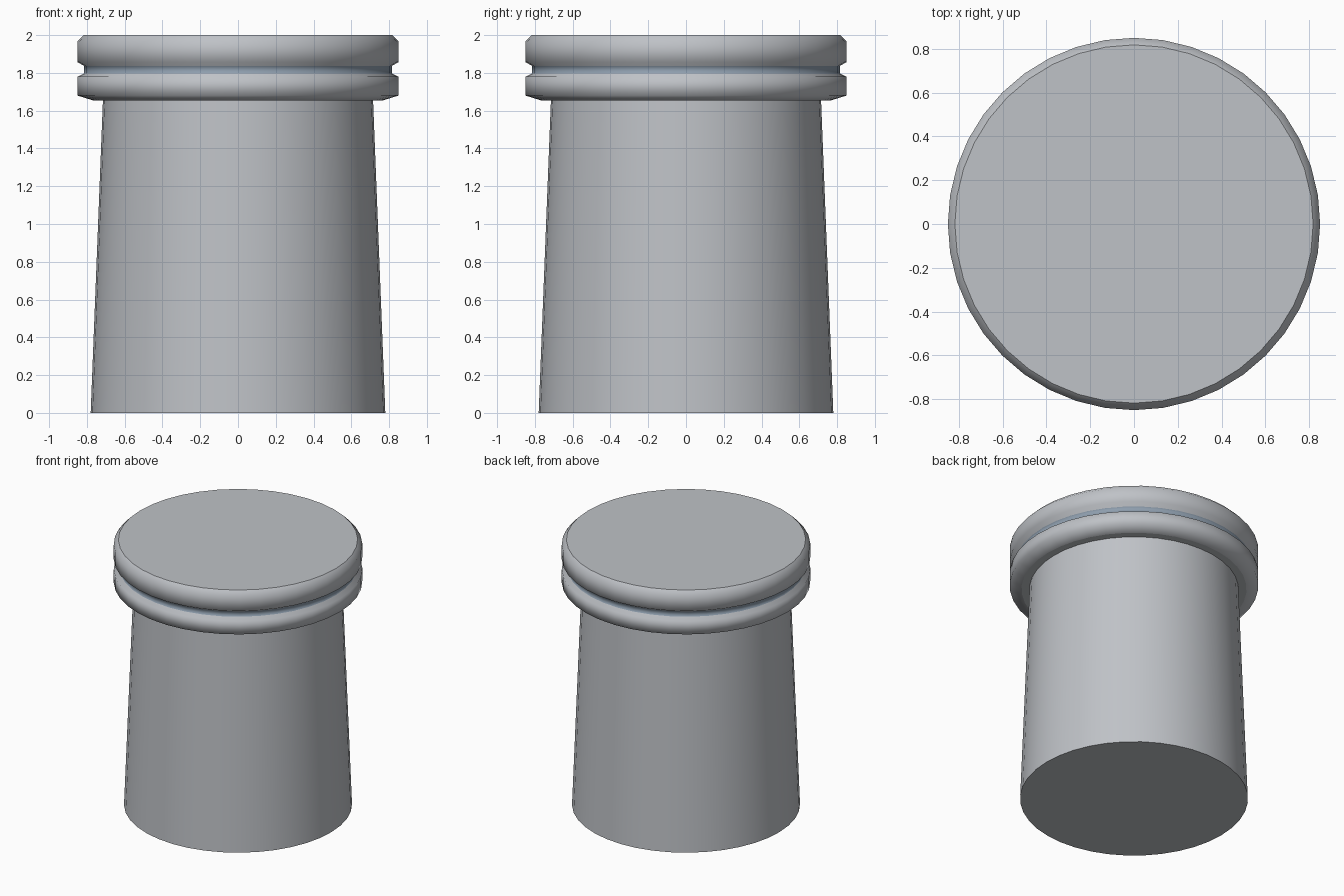
import bpy, math

if "Cube" in bpy.data.objects:
    bpy.data.objects.remove(bpy.data.objects["Cube"])

SIDES = 40


def material(name, rgb):
    m = bpy.data.materials.new(name)
    m.diffuse_color = (*rgb, 1)
    m.use_nodes = True
    m.node_tree.nodes["Principled BSDF"].inputs["Base Color"].default_value = m.diffuse_color
    return m


grey = material("light grey", (0.52, 0.54, 0.57))
blue = material("steel blue", (0.27, 0.34, 0.42))


def lathe(name, profile, mats, band=None):
    """Spin (radius, z) points round z and close both ends with flat caps."""
    verts = [(r * math.cos(math.tau * i / SIDES), r * math.sin(math.tau * i / SIDES), z)
             for r, z in profile for i in range(SIDES)]
    faces, slots = [], []
    for k in range(len(profile) - 1):
        for i in range(SIDES):
            j = (i + 1) % SIDES
            a, b = k * SIDES, (k + 1) * SIDES
            faces.append((a + i, a + j, b + j, b + i))
            slots.append(1 if k == band else 0)
    top = (len(profile) - 1) * SIDES
    faces += [tuple(reversed(range(SIDES))), tuple(range(top, top + SIDES))]
    slots += [0, 0]
    me = bpy.data.meshes.new(name)
    me.from_pydata(verts, [], faces)
    for m in mats:
        me.materials.append(m)
    for p, s in zip(me.polygons, slots):
        p.material_index = s
        p.use_smooth = len(p.vertices) == 4
    ob = bpy.data.objects.new(name, me)
    bpy.context.collection.objects.link(ob)
    # keep the cap rims crisp
    for e in me.edges:
        if all(v < SIDES for v in e.vertices) or all(v >= top for v in e.vertices):
            e.use_edge_sharp = True
    return ob


# tapered body
lathe("body", [(0.78, 0), (0.715, 1.66)], [grey])

# collar with bevelled rims and a coloured groove
lathe("collar", [(0.77, 1.655), (0.85, 1.68), (0.85, 1.78), (0.815, 1.797),
                 (0.815, 1.837), (0.85, 1.857), (0.85, 1.967), (0.818, 2.0)],
      [grey, blue], band=3)
